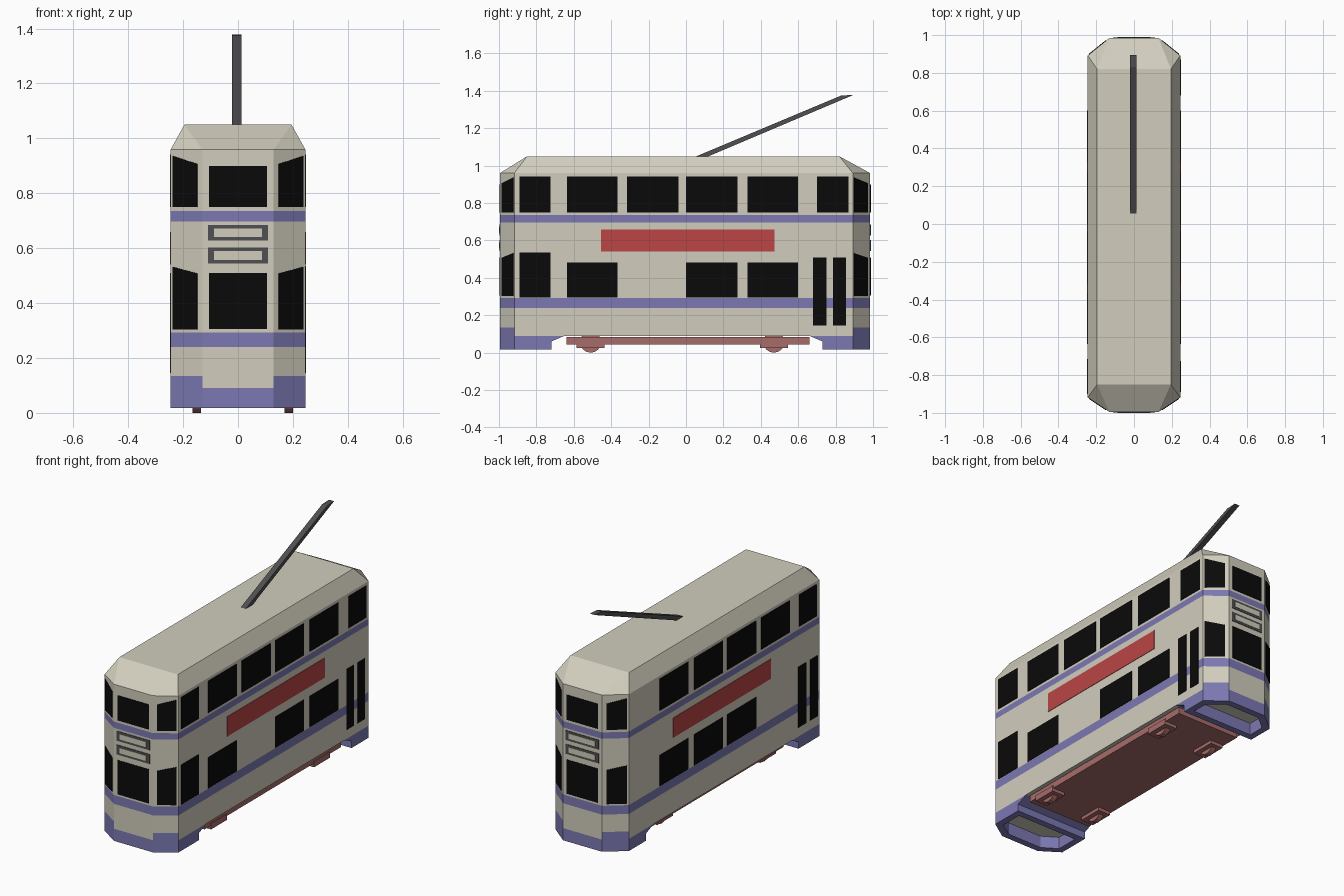
import bpy, bmesh, math
from mathutils import Vector, Matrix

if "Cube" in bpy.data.objects:
    bpy.data.objects.remove(bpy.data.objects["Cube"])


def material(name, r, g, b):
    m = bpy.data.materials.new(name)
    m.diffuse_color = (r, g, b, 1)
    m.use_nodes = True
    m.node_tree.nodes["Principled BSDF"].inputs["Base Color"].default_value = m.diffuse_color
    return m


CREAM = material("cream", 0.64, 0.61, 0.51)
BLUE = material("lavender_blue", 0.20, 0.19, 0.45)
BLACK = material("window_black", 0.003, 0.003, 0.003)
RED = material("banner_red", 0.50, 0.06, 0.06)
PINK = material("chassis_pink", 0.39, 0.15, 0.145)
GREY = material("dark_grey", 0.08, 0.08, 0.085)

W, C = 0.245, 0.13              # half width of body, half width of end panel
F, FC = -0.995, -0.918          # front face and front corner edge
B, BC = 0.985, 0.892            # back face and back corner edge
FOOT = [(-C, F), (C, F), (W, FC), (W, BC), (C, B), (-C, B), (-W, BC), (-W, FC)]


def finish(name, bm, *mats):
    bmesh.ops.recalc_face_normals(bm, faces=bm.faces[:])
    me = bpy.data.meshes.new(name)
    bm.to_mesh(me)
    bm.free()
    for m in mats:
        me.materials.append(m)
    ob = bpy.data.objects.new(name, me)
    bpy.context.collection.objects.link(ob)
    return ob


def prism(name, points, offset, mat):
    """Polygon swept along an offset vector."""
    bm = bmesh.new()
    a = [bm.verts.new(p) for p in points]
    b = [bm.verts.new(Vector(p) + Vector(offset)) for p in points]
    bm.faces.new(a)
    bm.faces.new(b)
    n = len(a)
    for i in range(n):
        j = (i + 1) % n
        bm.faces.new((a[i], a[j], b[j], b[i]))
    return finish(name, bm, mat)


def box(name, x0, x1, y0, y1, z0, z1, mat):
    return prism(name, [(x0, y0, z0), (x1, y0, z0), (x1, y1, z0), (x0, y1, z0)],
                 (0, 0, z1 - z0), mat)


def plate(name, a, b, outline, mat, depth=0.003):
    """Thin plate on the wall through a and b; outline is (u, z), u = 0 at a and 1 at b."""
    a, b = Vector((*a, 0)), Vector((*b, 0))
    d = b - a
    n = Vector((d.y, -d.x, 0)).normalized()
    if n.dot(a + b) < 0:
        n = -n
    pts = [a + d * u + Vector((0, 0, z)) - n * 0.002 for u, z in outline]
    return prism(name, pts, n * (depth + 0.002), mat)


def rect(u0, u1, z0, z1):
    return [(u0, z0), (u1, z0), (u1, z1), (u0, z1)]


# Body shell with colour bands by height
bm = bmesh.new()
levels = [0.09, 0.135, 0.24, 0.293, 0.697, 0.735, 0.96]
rings = [[bm.verts.new((x, y, z)) for x, y in FOOT] for z in levels]
for k in range(len(levels) - 1):
    for i in range(8):
        j = (i + 1) % 8
        f = bm.faces.new((rings[k][i], rings[k][j], rings[k + 1][j], rings[k + 1][i]))
        corner = i in (1, 3, 5, 7)
        f.material_index = 1 if k in (2, 4) or (k == 0 and corner) else 0
bm.faces.new(rings[0])
finish("body", bm, CREAM, BLUE)

# Roof: octagonal eaves up to a rectangular top
bm = bmesh.new()
for x, y in FOOT:
    bm.verts.new((x, y, 0.96))
for x in (-0.195, 0.195):
    for y in (-0.85, 0.82):
        bm.verts.new((x, y, 1.05))
bmesh.ops.convex_hull(bm, input=bm.verts[:])
finish("roof", bm, CREAM)


# Hollow skirts under each end, with a sloped wedge towards the middle
def skirt(name, end, edge, inner, slope):
    s = 1 if end > 0 else -1
    t = 0.04
    outer = [(-W, inner), (-W, edge), (-C, end), (C, end), (W, edge), (W, inner)]
    hole = [(-W + t, inner + s * t), (-W + t, edge - s * 0.02), (-C + 0.015, end - s * t),
            (C - 0.015, end - s * t), (W - t, edge - s * 0.02), (W - t, inner + s * t)]
    bm = bmesh.new()
    o, o2, h, h2 = [[bm.verts.new((x, y, z)) for x, y in ring]
                    for ring in (outer, hole) for z in (0.017, 0.09)]
    for i in range(6):
        j = (i + 1) % 6
        for p, q in ((o, o2), (h, h2), (o, h), (o2, h2)):
            bm.faces.new((p[i], p[j], q[j], q[i]))
    finish(name, bm, BLUE)
    prism(name + "_wedge", [(-W, inner, 0.06), (-W, inner, 0.09), (-W, slope, 0.09)],
          (2 * W, 0, 0), BLUE)


skirt("front_skirt", F, FC, -0.72, -0.65)
skirt("back_skirt", B, BC, 0.73, 0.66)

# Side windows, doors and banners
upper = [(-0.89, -0.725), (-0.635, -0.365), (-0.315, -0.04), (0.0, 0.275), (0.33, 0.60)]
right_low = [(-0.635, -0.365), (0.0, 0.275), (0.33, 0.60)]
left_low = [(-0.315, -0.04), (0.0, 0.275), (0.33, 0.60)]
for side, x, ups, lows, doors in (
        ("right", W, upper + [(0.70, 0.87)], right_low, [(0.68, 0.75), (0.785, 0.855)]),
        ("left", -W, upper, left_low, [(-0.79, -0.715), (-0.90, -0.83)])):
    a, b = (x, 0), (x, 1)
    for y0, y1 in ups:
        plate(side + "_upper_window", a, b, rect(y0, y1, 0.75, 0.942), BLACK)
    for y0, y1 in lows:
        plate(side + "_lower_window", a, b, rect(y0, y1, 0.296, 0.482), BLACK)
    for y0, y1 in doors:
        plate(side + "_door_panel", a, b, rect(y0, y1, 0.145, 0.51), BLACK)
    plate(side + "_banner", a, b, rect(-0.455, 0.472, 0.54, 0.658), RED)
plate("right_front_lower_window", (W, 0), (W, 1), rect(-0.89, -0.725, 0.296, 0.535), BLACK)

# End windows, corner windows and sign frames
for end, y, yc in (("front", F, FC), ("back", B, BC)):
    a, b = (0, y), (1, y)
    plate(end + "_upper_window", a, b, rect(-0.105, 0.105, 0.75, 0.90), BLACK)
    plate(end + "_lower_window", a, b, rect(-0.105, 0.105, 0.305, 0.51), BLACK)
    for z in (0.573, 0.656):
        plate(end + "_sign_frame", a, b, rect(-0.11, 0.11, z - 0.029, z + 0.029), GREY)
        plate(end + "_sign_face", a, b, rect(-0.088, 0.088, z - 0.016, z + 0.016), CREAM, 0.005)
    for s in (-1, 1):
        for z0, z1, z2 in ((0.75, 0.907, 0.936), (0.303, 0.508, 0.532)):
            plate(end + "_corner_window", (s * C, y), (s * W, yc),
                  [(0.16, z0), (0.93, z0), (0.93, z2), (0.16, z1)], BLACK)

# Chassis, axle boxes and wheels
box("chassis", -0.2, 0.225, -0.64, 0.66, 0.045, 0.085, PINK)
for y in (-0.51, 0.47):
    for x in (-0.15, 0.185):
        box("axle_box", x - 0.04, x + 0.045, y - 0.075, y + 0.075, 0.025, 0.06, PINK)
        bm = bmesh.new()
        bmesh.ops.create_cone(bm, cap_ends=True, segments=16, radius1=0.057, radius2=0.057,
                              depth=0.032,
                              matrix=Matrix.Translation((x, y, 0.057))
                              @ Matrix.Rotation(math.pi / 2, 4, 'Y'))
        finish("wheel", bm, PINK)

# Slanted trolley pole on the roof
prism("trolley_pole", [(-0.021, 0.055, 1.05), (-0.021, 0.12, 1.05),
                       (-0.021, 0.895, 1.378), (-0.021, 0.83, 1.375)], (0.034, 0, 0), GREY)
